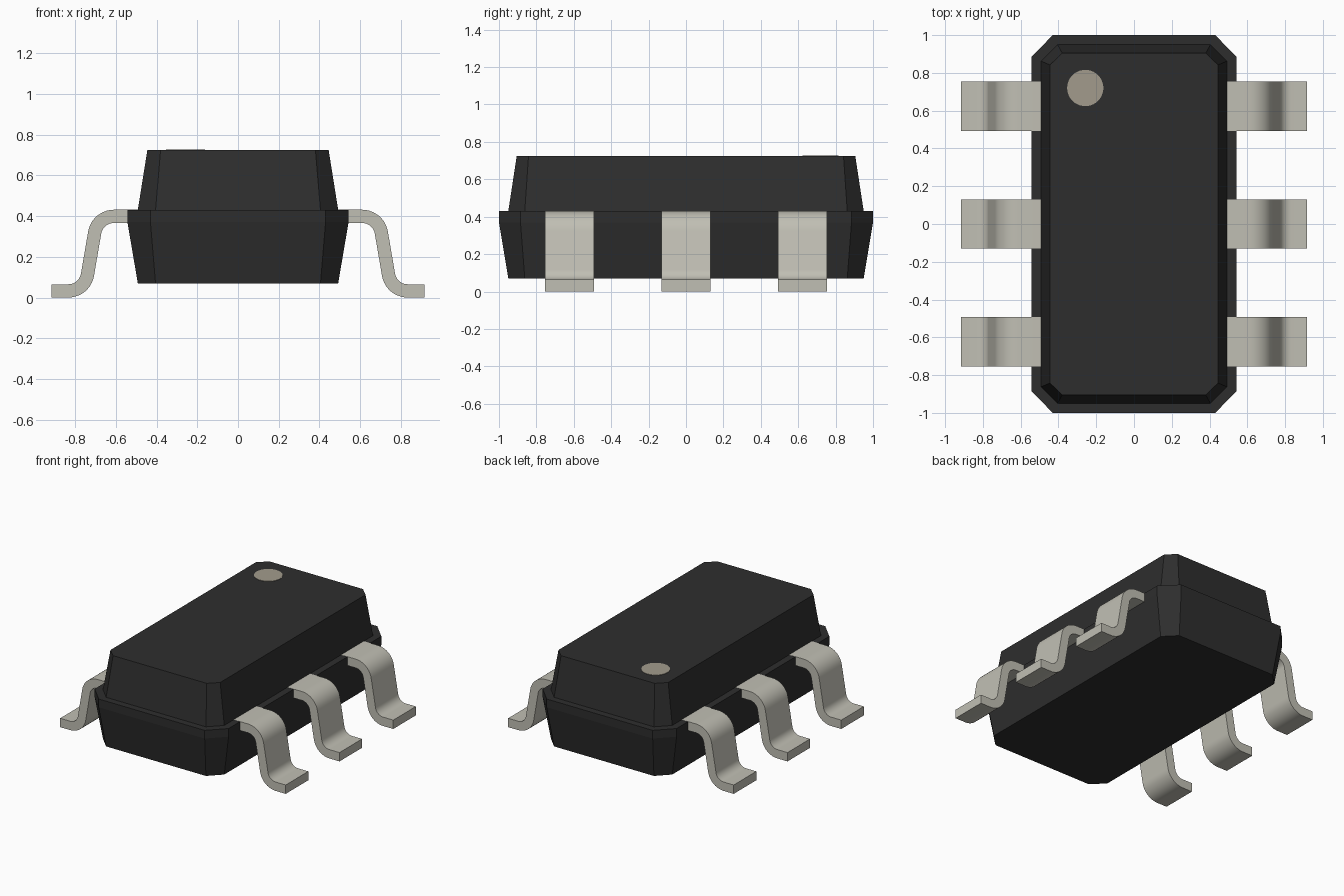
import bpy, bmesh, math

cube = bpy.data.objects.get("Cube")
if cube:
    bpy.data.objects.remove(cube)


def material(name, rgb, rough, metal=0.0):
    m = bpy.data.materials.new(name)
    m.use_nodes = True
    m.diffuse_color = (*rgb, 1)
    bsdf = m.node_tree.nodes["Principled BSDF"]
    bsdf.inputs["Base Color"].default_value = (*rgb, 1)
    bsdf.inputs["Roughness"].default_value = rough
    bsdf.inputs["Metallic"].default_value = metal
    return m


black = material("black plastic", (0.027, 0.027, 0.027), 0.6)
metal = material("tinned metal", (0.53, 0.52, 0.455), 0.4)
paint = material("marker beige", (0.36, 0.33, 0.265), 0.6)


def add_object(name, bm, mat):
    bmesh.ops.recalc_face_normals(bm, faces=bm.faces)
    mesh = bpy.data.meshes.new(name)
    bm.to_mesh(mesh)
    bm.free()
    mesh.materials.append(mat)
    obj = bpy.data.objects.new(name, mesh)
    bpy.context.collection.objects.link(obj)
    return obj


def loft(name, rings, mat):
    """Bridge equal-length closed rings and cap both ends."""
    bm = bmesh.new()
    loops = [[bm.verts.new(p) for p in ring] for ring in rings]
    n = len(loops[0])
    for a, b in zip(loops, loops[1:]):
        for i in range(n):
            j = (i + 1) % n
            bm.faces.new((a[i], a[j], b[j], b[i]))
    bm.faces.new(loops[0][::-1])
    bm.faces.new(loops[-1])
    return add_object(name, bm, mat)


def octagon(x, y, cx, cy, z):
    """Rectangle x by y whose cut corners run from (cx, y) to (x, cy)."""
    return [(px, py, z) for px, py in (
        (x, -cy), (x, cy), (cx, y), (-cx, y),
        (-x, cy), (-x, -cy), (-cx, -y), (cx, -y))]


# Moulded body: tapered base, straight rim, ledge and tapered lid
WIDE = (0.543, 1.0, 0.43, 0.885)
MID = (0.492, 0.95, 0.405, 0.862)
TOP = (0.445, 0.905, 0.38, 0.842)
TOP_Z = 0.725
loft("body", [octagon(*MID, 0.07), octagon(*WIDE, 0.37), octagon(*WIDE, 0.43),
              octagon(*MID, 0.43), octagon(*TOP, TOP_Z)], black)

# Pin one marker on the lid
bm = bmesh.new()
bmesh.ops.create_cone(bm, cap_ends=True, segments=40, radius1=0.096,
                      radius2=0.096, depth=0.004)
bmesh.ops.translate(bm, verts=bm.verts, vec=(-0.258, 0.72, TOP_Z + 0.001))
add_object("pin_one_marker", bm, paint)

# Gull-wing lead: centre line as (x, z, direction angle below horizontal)
THICK, BEND, TILT, STEPS = 0.065, 0.095, math.radians(80), 10
LEAD_TOP, LEAD_WIDTH = 0.431, 0.262
high, low = LEAD_TOP - THICK / 2, THICK / 2
path = [(0.47, high, 0.0)]
for i in range(STEPS + 1):
    a = TILT * i / STEPS
    path.append((0.61 + BEND * math.sin(a), high - BEND + BEND * math.cos(a), a))
for i in range(STEPS, -1, -1):
    a = TILT * i / STEPS
    path.append((0.833 - BEND * math.sin(a), low + BEND - BEND * math.cos(a), a))
path.append((0.915, low, 0.0))


def lead(name, side, y):
    rings = []
    for x, z, a in path:
        dx, dz = math.sin(a) * THICK / 2, math.cos(a) * THICK / 2
        rings.append([(side * (x + s * dx), y + t * LEAD_WIDTH / 2, z + s * dz)
                      for s, t in ((1, -1), (1, 1), (-1, 1), (-1, -1))])
    obj = loft(name, rings, metal)
    bpy.ops.object.select_all(action='DESELECT')
    obj.select_set(True)
    bpy.context.view_layer.objects.active = obj
    bpy.ops.object.shade_smooth_by_angle(angle=math.radians(30))


for side, side_name in ((1, "left"), (-1, "right")):
    for y, place in ((-0.623, "front"), (0.0, "middle"), (0.623, "back")):
        lead(f"{side_name}_{place}_lead", side, y)
